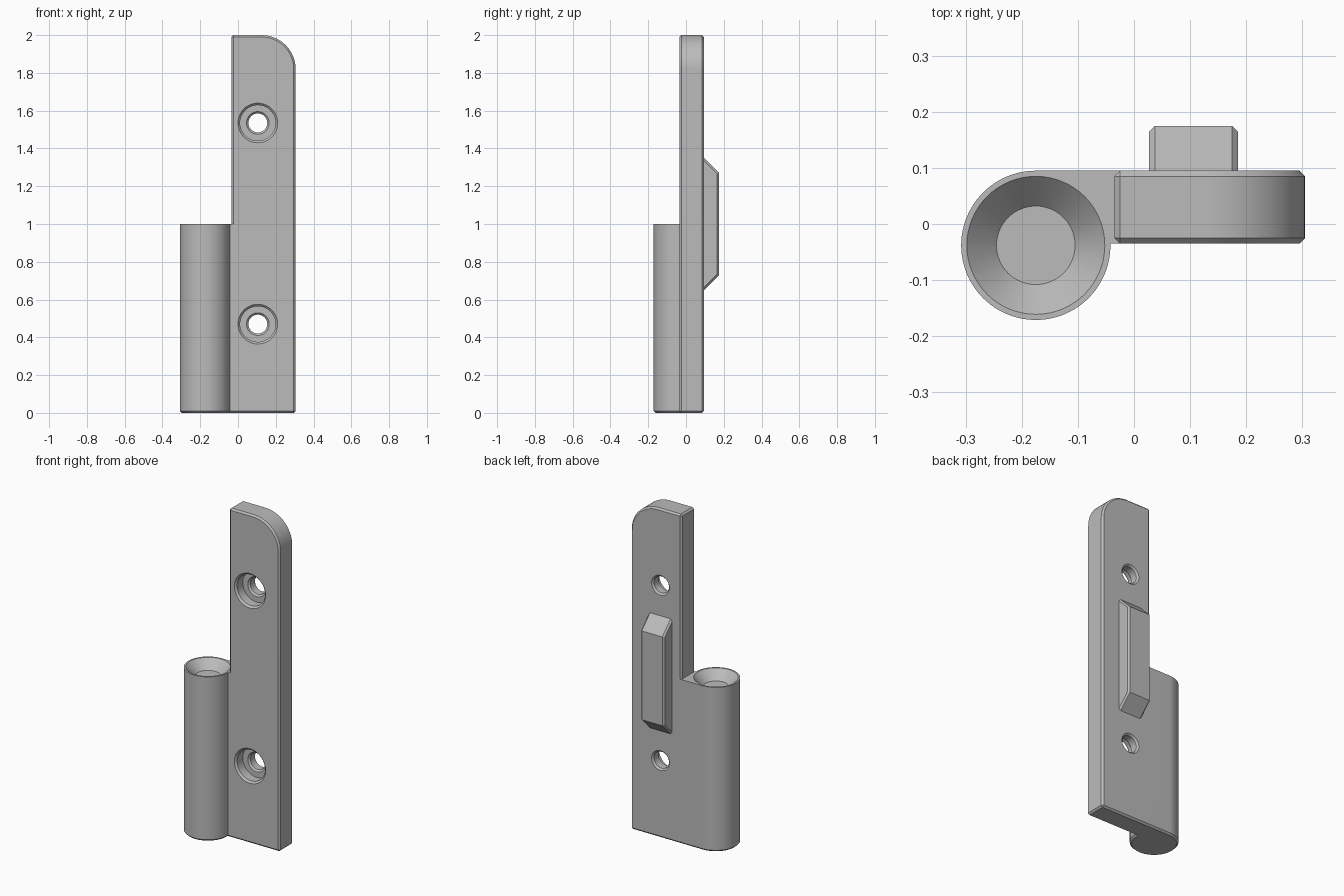
import bpy, bmesh
from math import sin, cos, pi, asin
from mathutils import Matrix, Vector

if "Cube" in bpy.data.objects:
    bpy.data.objects.remove(bpy.data.objects["Cube"], do_unlink=True)

grey = bpy.data.materials.new("steel grey")
grey.use_nodes = True
colour = (0.5, 0.5, 0.5, 1)
grey.diffuse_color = colour
grey.node_tree.nodes["Principled BSDF"].inputs["Base Color"].default_value = colour

LEFT, RIGHT, FRONT, BACK = -0.035, 0.305, -0.035, 0.095
CHAMFER = 0.01
PIN = Vector((-0.175, -0.038, 0))
PIN_R = 0.133


def add(name, bm):
    bmesh.ops.recalc_face_normals(bm, faces=bm.faces)
    mesh = bpy.data.meshes.new(name)
    bm.to_mesh(mesh)
    bm.free()
    mesh.materials.append(grey)
    ob = bpy.data.objects.new(name, mesh)
    bpy.context.collection.objects.link(ob)
    return ob


def prism(points, depth):
    """Extrude a closed outline by a vector."""
    bm = bmesh.new()
    face = bm.faces.new([bm.verts.new(p) for p in points])
    new = bmesh.ops.extrude_face_region(bm, geom=[face], use_keep_orig=True)
    verts = [v for v in new["geom"] if isinstance(v, bmesh.types.BMVert)]
    bmesh.ops.translate(bm, verts=verts, vec=depth)
    bmesh.ops.recalc_face_normals(bm, faces=bm.faces)
    return bm


def chamfer(bm, rule):
    edges = [e for e in bm.edges if rule(e.verts[0].co, e.verts[1].co)]
    bmesh.ops.bevel(bm, geom=edges, offset=CHAMFER, segments=1,
                    affect='EDGES', clamp_overlap=False)


def lathe(name, profile, matrix, steps=64):
    """Solid of revolution from (radius, height) pairs, capped at both ends."""
    bm = bmesh.new()
    rings = [[bm.verts.new((r * cos(2 * pi * i / steps), r * sin(2 * pi * i / steps), h))
              for i in range(steps)] for r, h in profile]
    for a, b in zip(rings, rings[1:]):
        for i in range(steps):
            j = (i + 1) % steps
            bm.faces.new((a[i], a[j], b[j], b[i]))
    bm.faces.new(rings[0][::-1])
    bm.faces.new(rings[-1])
    bm.transform(matrix)
    return add(name, bm)


def boolean(target, tool, operation):
    mod = target.modifiers.new(operation, 'BOOLEAN')
    mod.operation, mod.object, mod.solver = operation, tool, 'EXACT'
    bpy.context.view_layer.objects.active = target
    bpy.ops.object.modifier_apply(modifier=mod.name)
    bpy.data.objects.remove(tool, do_unlink=True)


# Lower half: flat leaf flowing tangentially into the round knuckle
start, end = pi / 2, 2 * pi + asin((FRONT - PIN.y) / PIN_R)
arc = [PIN + PIN_R * Vector((cos(a), sin(a), 0))
       for a in (start + (end - start) * i / 72 for i in range(73))]
bm = prism(arc + [Vector((RIGHT, FRONT, 0)), Vector((RIGHT, BACK, 0))], (0, 0, 1))
chamfer(bm, lambda a, b: max(a.z, b.z) < 0.001 or min(a.x, b.x) > RIGHT - 0.001 and a.z != b.z)
leaf = add("hinge_leaf", bm)

# Upper half: narrower leaf with one rounded corner
R = 0.18
corner = [(RIGHT - R + R * cos(pi / 2 * i / 24), FRONT, 2 - R + R * sin(pi / 2 * i / 24))
          for i in range(25)]
bm = prism([(LEFT, FRONT, 1), (RIGHT, FRONT, 1)] + corner + [(LEFT, FRONT, 2)],
           (0, BACK - FRONT, 0))
chamfer(bm, lambda a, b: max(a.z, b.z) > 1.001 and
        (abs(a.y - b.y) < 0.001 or (a.z > 1.999 and a.x < LEFT + 0.001)))
boolean(leaf, add("upper_leaf", bm), 'UNION')

# Conical seat in the knuckle
boolean(leaf, lathe("seat_cutter", [(0.07, 0.945), (0.123, 1), (0.123, 1.05)],
                    Matrix.Translation(PIN)), 'DIFFERENCE')

# Counterbored screw holes
hole = [(0.105, -0.02), (0.105, 0), (0.094, 0.011), (0.094, 0.065), (0.06, 0.065),
        (0.05, 0.075), (0.05, 0.12), (0.06, 0.13), (0.06, 0.15)]
for z in (0.47, 1.535):
    place = Matrix.Translation((0.105, FRONT, z)) @ Matrix.Rotation(-pi / 2, 4, 'X')
    boolean(leaf, lathe("hole_cutter", hole, place), 'DIFFERENCE')

# Locating tab on the back, with sloped ends
side = [(0.027, BACK, 0.65), (0.027, 0.175, 0.73), (0.027, 0.175, 1.27), (0.027, BACK, 1.35)]
bm = prism(side, (0.158, 0, 0))
chamfer(bm, lambda a, b: abs(a.x - b.x) < 0.001 and max(a.y, b.y) > BACK + 0.001)
tab = add("locating_tab", bm)

for ob in (leaf, tab):
    bpy.ops.object.select_all(action='DESELECT')
    ob.select_set(True)
    bpy.context.view_layer.objects.active = ob
    bpy.ops.object.shade_smooth_by_angle(angle=0.5)
